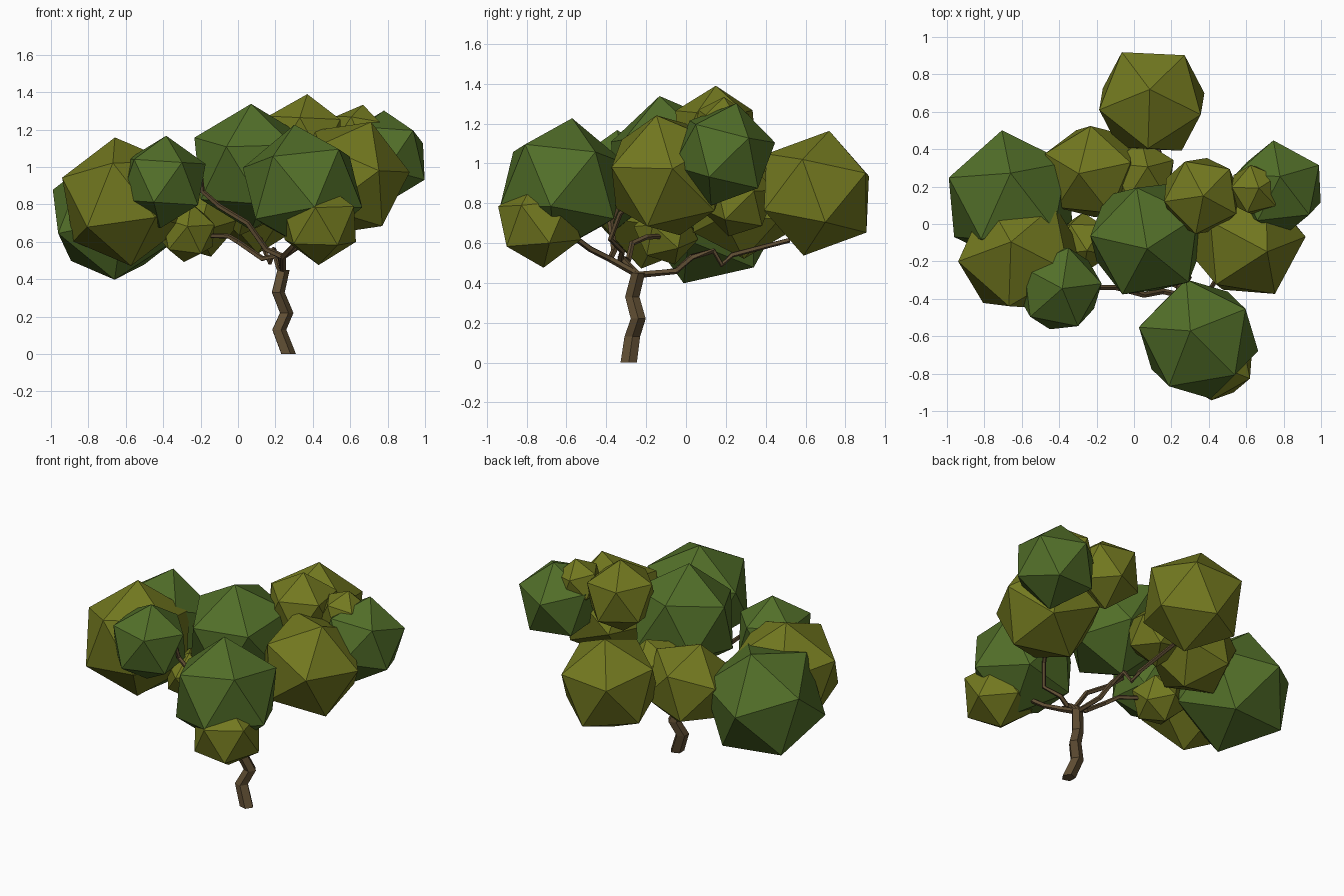
import bpy, bmesh, math
from mathutils import Vector, Matrix

if "Cube" in bpy.data.objects:
    bpy.data.objects.remove(bpy.data.objects["Cube"])


def material(name, colour):
    m = bpy.data.materials.new(name)
    m.diffuse_color = (*colour, 1)
    m.use_nodes = True
    m.node_tree.nodes["Principled BSDF"].inputs["Base Color"].default_value = m.diffuse_color
    return m


bark = material("bark", (0.115, 0.075, 0.033))
green = material("green_leaves", (0.085, 0.16, 0.022))
olive = material("olive_leaves", (0.17, 0.19, 0.014))


def add_object(name, bm, mat):
    me = bpy.data.meshes.new(name)
    bm.to_mesh(me)
    bm.free()
    me.materials.append(mat)
    ob = bpy.data.objects.new(name, me)
    bpy.context.collection.objects.link(ob)
    return ob


def frame(a, b):
    """Orthonormal frame whose first axis is a, second lies towards b."""
    x = Vector(a).normalized()
    z = x.cross(Vector(b)).normalized()
    return Matrix((x, z.cross(x), z)).transposed()


def foliage(name, centre, radius, mat, a, b):
    """Icosahedron with one corner towards a and a neighbour towards b."""
    bm = bmesh.new()
    bmesh.ops.create_icosphere(bm, subdivisions=1, radius=radius)
    vs = sorted((v.co.copy() for v in bm.verts), key=lambda c: c.z)
    top = vs[-1]
    near = min(vs[:-1], key=lambda c: (c - top).length)
    rot = frame(a, b) @ frame(top, near).transposed()
    bmesh.ops.transform(bm, matrix=Matrix.Translation(centre) @ rot.to_4x4(), verts=bm.verts)
    add_object(name, bm, mat)


def limb(name, points, r0, r1, sides=5):
    """Tapered faceted tube along a crooked path."""
    pts = [Vector(p) for p in points]
    bm = bmesh.new()
    rings = []
    n = len(pts)
    for i, p in enumerate(pts):
        d = (pts[min(i + 1, n - 1)] - pts[max(i - 1, 0)]).normalized()
        if name == "trunk":
            d = Vector((0, 0, 1))
        m = frame(d, (0.3, 1, 0.1))
        r = r0 + (r1 - r0) * i / (n - 1)
        rings.append([bm.verts.new(p + m @ Vector((0, r * math.cos(t), r * math.sin(t))))
                      for t in (2 * math.pi * k / sides for k in range(sides))])
    for lo, hi in zip(rings, rings[1:]):
        for k in range(sides):
            j = (k + 1) % sides
            bm.faces.new((lo[k], lo[j], hi[j], hi[k]))
    bm.faces.new(rings[0][::-1])
    bm.faces.new(rings[-1])
    bmesh.ops.recalc_face_normals(bm, faces=bm.faces)
    add_object(name, bm, bark)


# Crooked trunk
limb("trunk", [(.267, -.288, 0), (.217, -.27, .13), (.257, -.24, .22),
               (.212, -.27, .33), (.24, -.24, .45)], .043, .036)

# Branches into the crown
fork = (.24, -.24, .44)
limb("back_branch", [fork, (.22, -.05, .46), (.2, .03, .53), (.19, .14, .56),
                     (.17, .18, .49), (.15, .23, .54), (.12, .52, .615)], .017, .013)
limb("front_branch", [fork, (.24, -.38, .52), (.29, -.48, .57), (.35, -.6, .66)], .018, .015)
limb("upper_left_branch", [(.24, -.38, .52), (.15, -.36, .56), (.05, -.38, .7),
                           (-.1, -.34, .79), (-.19, -.34, .87), (-.2, -.36, .95)], .017, .013)
limb("lower_left_branch", [fork, (.22, -.33, .53), (.13, -.29, .51), (0, -.27, .6),
                           (-.05, -.2, .63), (-.2, -.1, .635)], .017, .013)
limb("right_branch", [(.24, -.33, .52), (.3, -.32, .56), (.38, -.38, .62),
                      (.42, -.33, .75), (.5, -.2, .85)], .016, .012)

# Faceted foliage clumps: centre, radius, colour, two corner directions
clumps = [
    ("left_back", (-.66, .13, .745), .375, green, (0, .135, .33), (-.33, .1, .09)),
    ("left_front", (-.615, -.16, .815), .352, olive, (-.04, .06, .32), (-.16, .27, .13)),
    ("left_small", (-.40, -.345, .92), .248, green, (.015, 0, .23), (.05, .22, .1)),
    ("back_left", (-.22, .28, .79), .28, olive, (-.07, -.01, .25), (0, .26, .1)),
    ("back", (.095, .655, .85), .32, olive, (-.01, .06, .29), (-.15, .25, .1)),
    ("centre", (.07, -.08, 1.0), .342, green, (0, -.05, .32), (-.3, .02, .13)),
    ("front", (.345, -.615, .89), .342, green, (-.04, .04, .31), (-.06, .29, .1)),
    ("front_small", (.435, -.735, .70), .225, olive, (-.02, -.2, .08), (0, -.05, .2)),
    ("right_front", (.59, -.09, .94), .33, olive, (.3, .02, .03), (.1, -.06, .3)),
    ("top_right", (.36, .15, 1.16), .23, olive, (.01, 0, .22), (-.09, .19, .1)),
    ("right", (.77, .19, 1.045), .265, green, (.01, .06, .24), (-.02, .24, .1)),
    ("right_tiny", (.645, .18, 1.185), .15, olive, (.02, .01, .13), (-.02, .12, .05)),
    ("inner_back", (.04, .26, .82), .195, olive, (.17, .08, .04), (.05, .05, .17)),
    ("inner_left", (-.27, -.10, .65), .165, olive, (0, -.15, .03), (.02, 0, .16)),
]
for n, c, r, mat, a, b in clumps:
    foliage("foliage_" + n, c, r, mat, a, b)
